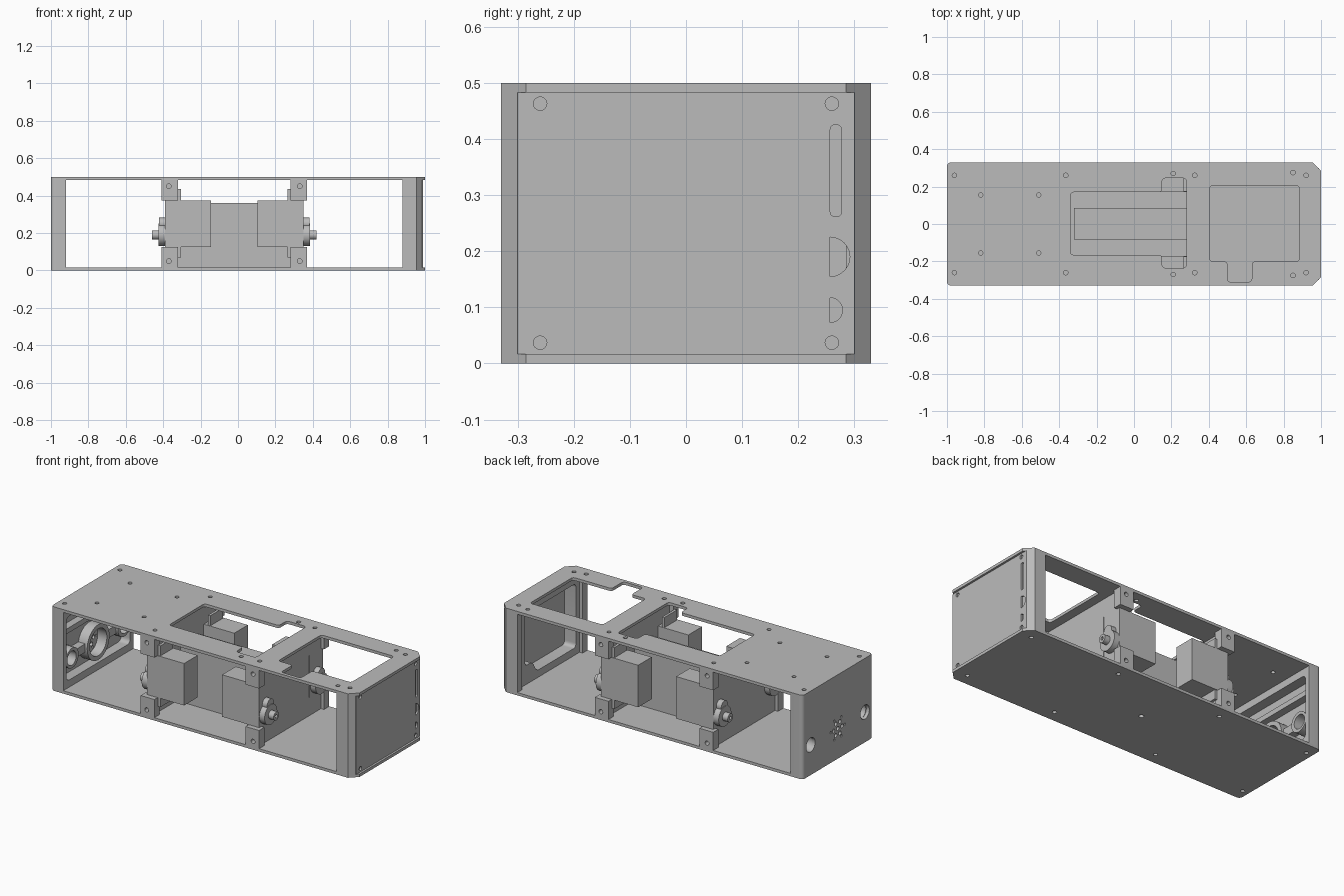
import bpy, bmesh, math
from mathutils import Matrix, Vector

if "Cube" in bpy.data.objects:
    bpy.data.objects.remove(bpy.data.objects["Cube"])

grey = bpy.data.materials.new("plain grey")
grey.use_nodes = True
COLOUR = (0.5, 0.5, 0.5, 1)
grey.diffuse_color = COLOUR
grey.node_tree.nodes["Principled BSDF"].inputs["Base Color"].default_value = COLOUR

# Local plane and thickness direction for each plate axis
AXES = {
    "x": Matrix(((0, 0, 1), (1, 0, 0), (0, 1, 0))),
    "y": Matrix(((1, 0, 0), (0, 0, -1), (0, 1, 0))),
    "z": Matrix.Identity(3),
}


def rect(a0, a1, b0, b1):
    return [(a0, b0), (a1, b0), (a1, b1), (a0, b1)]


def circle(a, b, r, n=24):
    return [(a + r * math.cos(math.tau * i / n), b + r * math.sin(math.tau * i / n)) for i in range(n)]


def half_disc(a, b, r, n=12):
    return [(a + r * math.sin(math.pi * i / n), b - r * math.cos(math.pi * i / n)) for i in range(n + 1)]


def rounded(points, r, steps=5):
    out = []
    for i, p in enumerate(points):
        p = Vector(p)
        a = p + (Vector(points[i - 1]) - p).normalized() * r
        b = p + (Vector(points[(i + 1) % len(points)]) - p).normalized() * r
        for k in range(steps + 1):
            t = k / steps
            out.append(tuple(a * (1 - t) ** 2 + p * 2 * t * (1 - t) + b * t * t))
    return out


def plate(name, axis, lo, hi, outline, holes=()):
    """Flat profile with holes, thickened from lo to hi along an axis."""
    curve = bpy.data.curves.new(name, "CURVE")
    curve.dimensions = "2D"
    curve.fill_mode = "BOTH"
    curve.extrude = (hi - lo) / 2
    for loop in [outline, *holes]:
        spline = curve.splines.new("POLY")
        spline.points.add(len(loop) - 1)
        for point, (a, b) in zip(spline.points, loop):
            point.co = (a, b, 0, 1)
        spline.use_cyclic_u = True
    temp = bpy.data.objects.new(name + " profile", curve)
    mesh = bpy.data.meshes.new_from_object(temp)
    bpy.data.objects.remove(temp)
    bpy.data.curves.remove(curve)
    middle = (lo + hi) / 2 * (-1 if axis == "y" else 1)
    mesh.transform(AXES[axis].to_4x4() @ Matrix.Translation((0, 0, middle)))
    bm = bmesh.new()
    bm.from_mesh(mesh)
    bmesh.ops.remove_doubles(bm, verts=bm.verts, dist=1e-5)
    bmesh.ops.recalc_face_normals(bm, faces=bm.faces)
    bm.to_mesh(mesh)
    bm.free()
    mesh.shade_smooth()
    mesh.set_sharp_from_angle(angle=math.radians(30))
    mesh.name = name
    mesh.materials.clear()
    mesh.materials.append(grey)
    obj = bpy.data.objects.new(name, mesh)
    bpy.context.collection.objects.link(obj)
    return obj


def pairs(spots, r):
    return [circle(x, s * y, r, 16) for x, y in spots for s in (-1, 1)]


LOW, HIGH = 0.017, 0.483

# Top and bottom covers, rounded at one end and chamfered at the other
outline = rounded(rect(-1, 0, -0.33, 0.33), 0.025)
outline = [p for p in outline if p[0] < -0.5]
half = len(outline) // 2
outline = outline[:half] + [*outline[half:]]
cover = [p for p in outline if p[1] < 0]
cover += [(0.955, -0.33), (1, -0.285), (1, 0.285), (0.955, 0.33)]
cover += [p for p in outline if p[1] > 0]
corners = [(-0.96, 0.26), (-0.365, 0.26), (0.325, 0.26), (0.92, 0.26)]
extra = [(-0.82, 0.155), (-0.51, 0.155), (0.21, 0.27), (0.85, 0.275)]
centre_window = rounded([(-0.34, -0.165), (0.15, -0.165), (0.15, -0.235), (0.28, -0.235),
                         (0.28, 0.245), (0.15, 0.245), (0.15, 0.17), (-0.34, 0.17)], 0.02)
end_window = rounded([(0.405, -0.2), (0.5, -0.2), (0.5, -0.31), (0.63, -0.31),
                      (0.63, -0.2), (0.885, -0.2), (0.885, 0.205), (0.405, 0.205)], 0.02)
plate("top_cover", "z", HIGH, 0.5, cover, [centre_window, end_window] + pairs(corners + extra, 0.012))
plate("bottom_cover", "z", 0, LOW, cover, pairs(corners, 0.012) + [circle(-0.05, 0, 0.014)])

# Corner posts
for s, side in ((-1, "front"), (1, "back")):
    post = [p for p in outline if p[1] * s > 0]
    ends = [(-0.92, s * 0.33), (-0.92, s * 0.31), (-1, s * 0.31)]
    plate(side + "_rounded_post", "z", LOW, HIGH, post + (ends[::-1] if s > 0 else ends)
          if s < 0 else [ends[2], ends[1], ends[0]] + post)
    plate(side + "_chamfered_post", "z", LOW, HIGH,
          [(0.88, s * 0.33), (0.955, s * 0.33), (0.985, s * 0.3), (0.985, s * 0.285), (0.88, s * 0.285)])

# Grille end: skin, inner frame, rails and ring bosses
grille = [circle(0, 0.18, 0.012, 12)]
grille += [circle(x, 0.18 + y, 0.012, 12) for x, y in circle(0, 0, 0.04, 6)]
grille += [circle(x, 0.18 + y, 0.007, 8) for x, y in circle(0, 0, 0.065, 6)]
ports = [circle(s * 0.255, 0.18, 0.042) for s in (-1, 1)]
plate("grille_wall", "x", -1, -0.98, rect(-0.31, 0.31, LOW, HIGH), grille + ports)
plate("grille_inner_frame", "x", -0.98, -0.92, rect(-0.31, 0.31, LOW, HIGH),
      [rounded(rect(-0.3, 0.3, 0.06, 0.44), 0.03)])
plate("grille_ring", "x", -0.98, -0.92, circle(0, 0.18, 0.105, 40), [circle(0, 0.18, 0.08, 40)])
for s, side in ((-1, "front"), (1, "back")):
    plate(side + "_port_ring", "x", -0.98, -0.92, circle(s * 0.245, 0.18, 0.06), [circle(s * 0.25, 0.18, 0.042)])
    plate(side + "_ring_web", "x", -0.98, -0.935, rect(min(s * 0.1, s * 0.19), max(s * 0.1, s * 0.19), 0.155, 0.205))
plate("grille_rail", "x", -0.98, -0.935, rect(-0.3, 0.3, 0.33, 0.36))

# Access end: removable panel and open inner frame
slots = [rounded(rect(0.257, 0.277, 0.262, 0.425), 0.009), half_disc(0.257, 0.19, 0.035),
         half_disc(0.257, 0.095, 0.022)]
screws = [circle(s * 0.26, z, 0.012, 16) for s in (-1, 1) for z in (0.037, 0.463)]
plate("access_panel", "x", 0.978, 0.988, rect(-0.3, 0.3, LOW, HIGH), slots + screws)
window = [(-0.25, 0.06), (0.12, 0.06), (0.16, 0.13), (0.23, 0.13), (0.23, 0.44), (-0.25, 0.44)]
plate("access_inner_frame", "x", 0.9, 0.975, rect(-0.285, 0.285, LOW, HIGH), [rounded(window, 0.025)])

# Central power pack
plate("power_pack", "z", LOW, 0.36, rect(-0.32, 0.28, -0.082, 0.085))

# Two cross walls, each carrying a front and a back motor
MID = -0.02
for d, end in ((-1, "right"), (1, "left")):
    def span(a, b):
        return tuple(sorted((MID + d * a, MID + d * b)))

    wall = [(-0.28, LOW), (0.28, LOW), (0.28, 0.125), (0.17, 0.125), (0.17, 0.375), (0.28, 0.375),
            (0.28, HIGH), (-0.28, HIGH), (-0.28, 0.375), (-0.17, 0.375), (-0.17, 0.125), (-0.28, 0.125)]
    plate(end + "_cross_wall", "x", *span(0.325, 0.37), wall)
    for s, side in ((-1, "front"), (1, "back")):
        name = end + "_" + side

        def depth(a, b):
            return tuple(sorted((s * a, s * b)))

        for z0, z1, hole, level in ((LOW, 0.125, 0.05, "lower"), (0.375, HIGH, 0.45, "upper")):
            plate(f"{name}_{level}_tab", "y", *depth(0.28, 0.33), rect(*span(0.3, 0.39), z0, z1),
                  [circle(MID + d * 0.35, hole, 0.013, 16)])
        plate(name + "_motor_body", "z", 0.125, 0.375, rect(*span(0.125, 0.37), *depth(0.172, 0.3)))
        plate(name + "_motor_ears", "x", *span(0.285, 0.3), rect(*depth(0.175, 0.295), 0.07, 0.435))
        plate(name + "_motor_boss", "x", *span(0.37, 0.405), circle(s * 0.24, 0.19, 0.06))
        plate(name + "_gear_boss", "x", *span(0.37, 0.402), circle(s * 0.24, 0.25, 0.032))
        plate(name + "_motor_shaft", "x", *span(0.405, 0.44), circle(s * 0.24, 0.19, 0.025), [circle(s * 0.24, 0.19, 0.01)])
